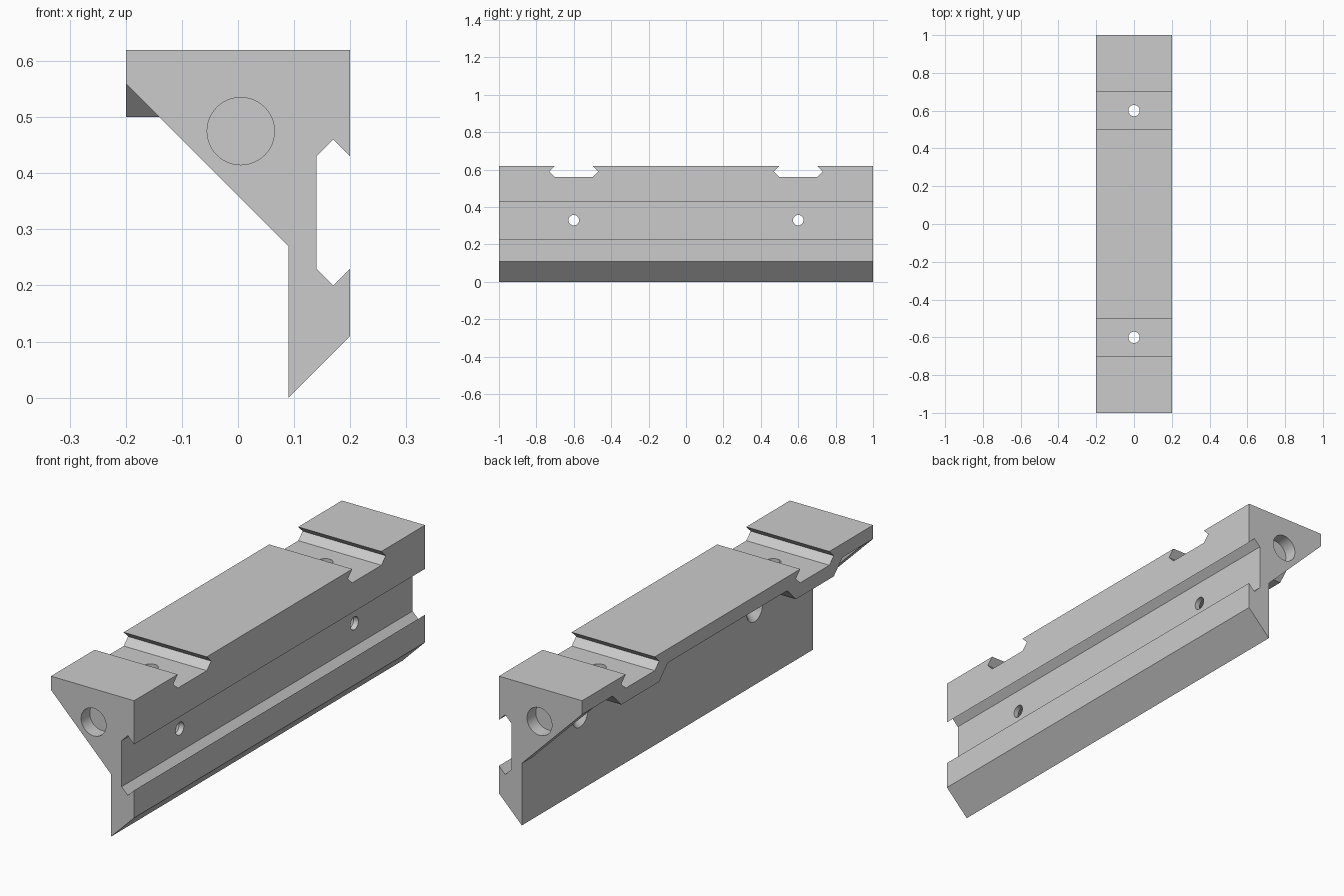
import bpy
import bmesh
import math
from mathutils import Matrix, Vector

cube = bpy.data.objects.get("Cube")
if cube:
    bpy.data.objects.remove(cube, do_unlink=True)

grey = bpy.data.materials.new("plain grey")
grey.use_nodes = True
grey.diffuse_color = (0.6, 0.6, 0.6, 1)
grey.node_tree.nodes["Principled BSDF"].inputs["Base Color"].default_value = (0.6, 0.6, 0.6, 1)


def finish(name, bm):
    bmesh.ops.recalc_face_normals(bm, faces=bm.faces)
    mesh = bpy.data.meshes.new(name)
    bm.to_mesh(mesh)
    bm.free()
    mesh.materials.append(grey)
    obj = bpy.data.objects.new(name, mesh)
    bpy.context.collection.objects.link(obj)
    return obj


def prism(name, points, start, end):
    """Extrude a closed outline of 3D points from start to end."""
    bm = bmesh.new()
    face = bm.faces.new([bm.verts.new(Vector(p) + Vector(start)) for p in points])
    top = bmesh.ops.extrude_face_region(bm, geom=[face])["geom"]
    verts = [v for v in top if isinstance(v, bmesh.types.BMVert)]
    bmesh.ops.translate(bm, verts=verts, vec=Vector(end) - Vector(start))
    return finish(name, bm)


def drill(name, start, end, radius, end_radius):
    """Round or tapered cutter between two points."""
    a, b = Vector(start), Vector(end)
    turn = (b - a).to_track_quat('Z', 'Y').to_matrix().to_4x4()
    bm = bmesh.new()
    bmesh.ops.create_cone(bm, cap_ends=True, segments=48, radius1=radius, radius2=end_radius,
                          depth=(b - a).length,
                          matrix=Matrix.Translation((a + b) / 2) @ turn)
    return finish(name, bm)


def combine(body, tool, operation):
    mod = body.modifiers.new(tool.name, 'BOOLEAN')
    mod.operation = operation
    mod.solver = 'EXACT'
    mod.object = tool
    bpy.ops.object.select_all(action='DESELECT')
    bpy.context.view_layer.objects.active = body
    body.select_set(True)
    bpy.ops.object.modifier_apply(modifier=mod.name)
    bpy.data.objects.remove(tool, do_unlink=True)


# Rail with sloped underside and a dovetail channel along its outer side
section = [(-0.2, 0.62), (0.2, 0.62), (0.2, 0.43), (0.17, 0.46), (0.14, 0.43),
           (0.14, 0.23), (0.17, 0.2), (0.2, 0.23), (0.2, 0.11), (0.09, 0),
           (0.09, 0.27), (-0.2, 0.56)]
rail = prism("bracket_rail", [(x, 0, z) for x, z in section], (0, -1, 0), (0, 1, 0))

# Hollow the underside, leaving a shelf, a wall and a gusset at each end
gusset = 0.08
hollow = [(-0.3, 0.56), (0.09, 0.56), (0.09, 0.2), (-0.3, 0.2)]
combine(rail, prism("hollow", [(x, 0, z) for x, z in hollow],
                    (0, gusset - 1, 0), (0, 1 - gusset, 0)), 'DIFFERENCE')

# Half outlines as (half width, height), mirrored about each mounting station
pad_half = [(0.13, 0.5), (0.19, 0.56), (0.19, 0.58)]
slot_half = [(0.1, 0.56), (0.13, 0.59), (0.1, 0.62), (0.1, 0.7)]


def mirrored(half):
    return [(0, w, z) for w, z in half] + [(0, -w, z) for w, z in reversed(half)]


for side in (-1, 1):
    y = 0.6 * side
    # Thickened pad beneath the cross slot
    combine(rail, prism("pad", mirrored(pad_half), (-0.2, y, 0), (0.12, y, 0)), 'UNION')
    # Dovetail cross slot in the top
    combine(rail, prism("slot", mirrored(slot_half), (-0.4, y, 0), (0.4, y, 0)), 'DIFFERENCE')
    # Screw holes, countersunk from the hollow
    for name, start, end, radius in (
            ("side_hole", (0, y, 0.33), (0.3, y, 0.33), 0.028),
            ("top_hole", (0, y, 0.4), (0, y, 0.7), 0.03)):
        combine(rail, drill(name, start, end, radius, radius), 'DIFFERENCE')
    for name, start, end in (
            ("side_countersink", (0.08, y, 0.33), (0.12, y, 0.33)),
            ("top_countersink", (0, y, 0.49), (0, y, 0.53))):
        combine(rail, drill(name, start, end, 0.065, 0.025), 'DIFFERENCE')
    # Blind round pocket in each end gusset
    combine(rail, drill("end_pocket", (0.005, 0.94 * side, 0.475),
                        (0.005, 1.1 * side, 0.475), 0.06, 0.06), 'DIFFERENCE')

bpy.ops.object.shade_smooth_by_angle(angle=math.radians(25))
